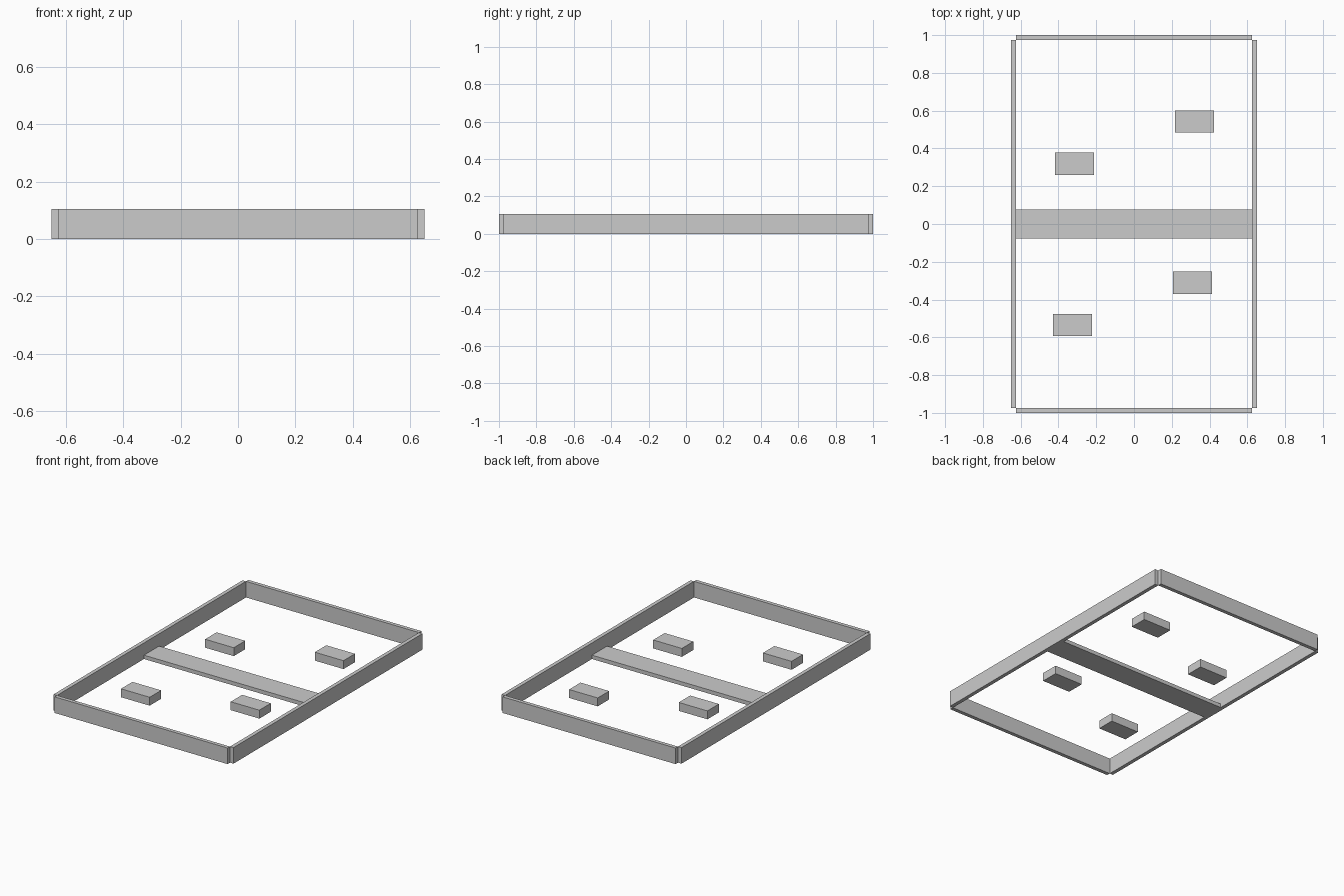
import bpy

if "Cube" in bpy.data.objects:
    bpy.data.objects.remove(bpy.data.objects["Cube"])

T = 0.025           # board thickness
W, L, H = 1.30, 2.0, 0.105


def box(name, x, y, sx, sy, sz):
    """Axis-aligned box standing on z = 0."""
    bpy.ops.mesh.primitive_cube_add(size=1, location=(x, y, sz / 2))
    ob = bpy.context.object
    ob.name = name
    ob.scale = (sx, sy, sz)
    bpy.ops.object.transform_apply(location=False, rotation=False, scale=True)
    return ob


# Outer frame: side and end boards meeting edge to edge at the corners
for s, side, end in ((-1, "left", "front"), (1, "right", "back")):
    box(f"{side}_side_board", s * (W - T) / 2, 0, T, L - 2 * T, H)
    box(f"{end}_end_board", 0, s * (L - T) / 2, W - 2 * T, T, H)

# Flat plank lying across the middle
box("middle_plank", 0, 0, W - 2 * T, 0.156, T)

# Loose blocks inside the frame
blocks = [(0.32, 0.543), (-0.316, 0.319), (0.31, -0.311), (-0.326, -0.535)]
for i, (x, y) in enumerate(blocks, 1):
    box(f"block_{i}", x, y, 0.207, 0.118, 0.055)
